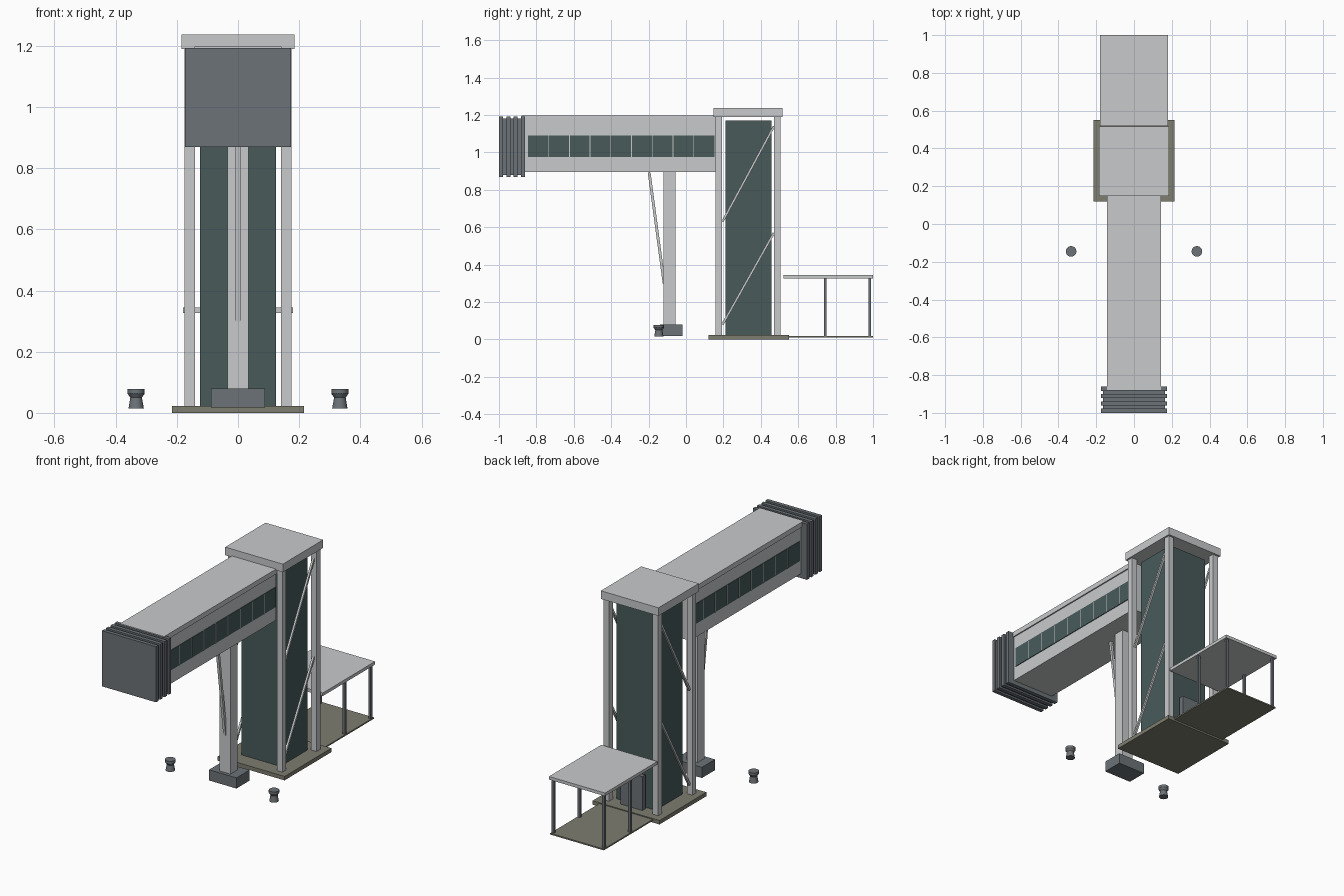
import bpy, bmesh, math
from mathutils import Vector

cube = bpy.data.objects.get("Cube")
if cube:
    bpy.data.objects.remove(cube, do_unlink=True)


def material(name, rgb):
    m = bpy.data.materials.new(name)
    m.diffuse_color = (*rgb, 1)
    m.use_nodes = True
    m.node_tree.nodes["Principled BSDF"].inputs["Base Color"].default_value = (*rgb, 1)
    return m


light = material("light_grey", (0.58, 0.59, 0.60))
glass = material("teal_glass", (0.065, 0.102, 0.102))
dark = material("slate_grey", (0.15, 0.17, 0.185))
concrete = material("concrete", (0.21, 0.205, 0.16))


def finish(name, bm, mat):
    bmesh.ops.recalc_face_normals(bm, faces=bm.faces)
    me = bpy.data.meshes.new(name)
    bm.to_mesh(me)
    bm.free()
    me.materials.append(mat)
    ob = bpy.data.objects.new(name, me)
    bpy.context.collection.objects.link(ob)
    return ob


def box(name, mat, x, y, z):
    """Box from (min, max) ranges."""
    bm = bmesh.new()
    bmesh.ops.create_cube(bm, size=1)
    for v in bm.verts:
        for i, (a, b) in enumerate((x, y, z)):
            v.co[i] = a if v.co[i] < 0 else b
    return finish(name, bm, mat)


def wide(half):
    return (-half, half)


def bar(name, mat, start, end, size):
    """Square bar between two points."""
    a, b = Vector(start), Vector(end)
    ob = box(name, mat, wide(size / 2), wide(size / 2), wide((b - a).length / 2))
    ob.location = (a + b) / 2
    ob.rotation_euler = (b - a).to_track_quat('Z', 'X').to_euler()
    return ob


def lathe(name, mat, profile, location, sides=20):
    bm = bmesh.new()
    rings = [[bm.verts.new((r * math.cos(math.tau * i / sides),
                            r * math.sin(math.tau * i / sides), z))
              for i in range(sides)] for r, z in profile]
    for low, high in zip(rings, rings[1:]):
        for i in range(sides):
            j = (i + 1) % sides
            bm.faces.new((low[i], low[j], high[j], high[i]))
    bm.faces.new(rings[0])
    bm.faces.new(rings[-1])
    ob = finish(name, bm, mat)
    ob.location = location
    bpy.ops.object.select_all(action='DESELECT')
    bpy.context.view_layer.objects.active = ob
    ob.select_set(True)
    bpy.ops.object.shade_smooth_by_angle(angle=math.radians(25))


# Lift tower
box("tower_base", concrete, wide(0.215), (0.12, 0.55), (0, 0.023))
box("glass_shaft", glass, wide(0.125), (0.21, 0.457), (0.023, 1.17))
box("tower_roof", light, wide(0.185), (0.147, 0.517), (1.19, 1.237))
box("lift_door", dark, wide(0.07), (0.472, 0.5), (0.023, 0.22))
for s in (-1, 1):
    x = sorted((s * 0.14, s * 0.175))
    box("front_column", light, x, (0.157, 0.192), (0.023, 1.19))
    box("rear_column", light, x, (0.47, 0.505), (0.023, 1.19))
    for low, high in ((0.08, 0.57), (0.63, 1.14)):
        bar("diagonal_brace", light, (s * 0.157, 0.195, low), (s * 0.157, 0.47, high), 0.012)

# Elevated walkway
box("walkway_body", light, wide(0.135), (-0.89, 0.157), (0.895, 1.168))
box("walkway_roof", light, wide(0.142), (-0.88, 0.157), (1.168, 1.197))
panes = 9
start, end = -0.845, 0.152
for s in (-1, 1):
    box("window_band", glass, sorted((s * 0.134, s * 0.139)), (start, end), (0.975, 1.09))
    for i in range(1, panes):
        y = start + (end - start) * i / panes
        box("window_mullion", light, sorted((s * 0.134, s * 0.141)),
            (y - 0.002, y + 0.002), (0.975, 1.09))

# Folding bellows at the walkway mouth
box("bellows_core", dark, wide(0.164), (-0.995, -0.865), (0.88, 1.182))
ribs = 4
for i in range(ribs):
    y = -1 + 0.039 * i
    box("bellows_rib", dark, wide(0.174), (y, y + 0.022), (0.87, 1.193))

# Walkway support
box("support_leg", light, wide(0.035), (-0.12, -0.055), (0.08, 0.896))
box("support_foot", dark, wide(0.088), (-0.14, -0.02), (0.018, 0.08))
bar("support_strut", light, (0, -0.197, 0.893), (0, -0.117, 0.3), 0.015)

# Rear canopy
box("canopy_roof", light, wide(0.18), (0.52, 1), (0.327, 0.345))
box("canopy_floor", concrete, wide(0.172), (0.545, 1), (0.01, 0.018))
for s in (-1, 1):
    for y in (0.745, 0.983):
        box("canopy_post", dark, sorted((s * 0.155, s * 0.169)),
            (y - 0.007, y + 0.007), (0.018, 0.327))

# Bollards
for s in (-1, 1):
    lathe("bollard", dark, [(0.025, 0.015), (0.019, 0.05), (0.028, 0.063), (0.028, 0.078)],
          (s * 0.333, -0.145, 0))
